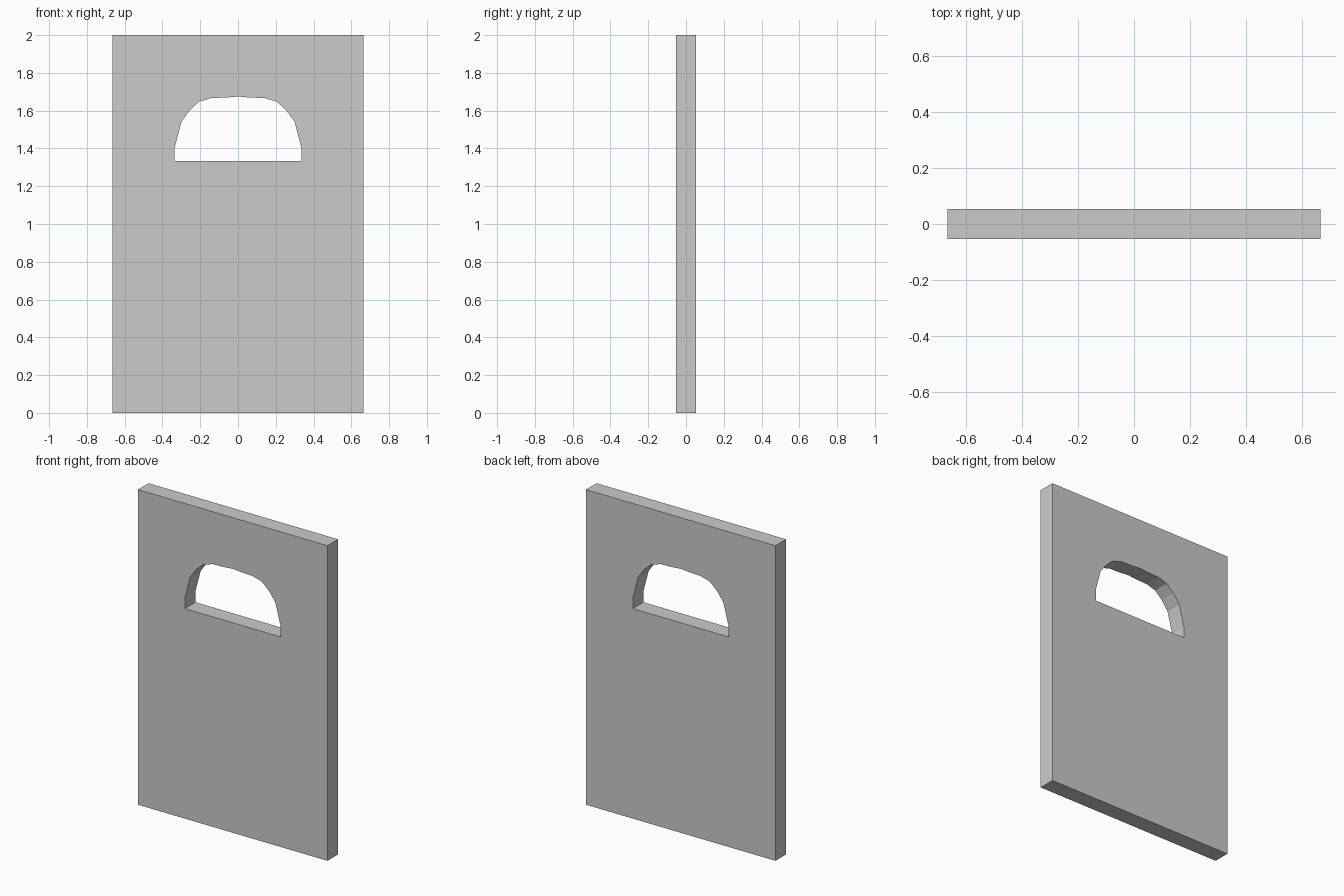
import bpy, bmesh, math
from mathutils import Matrix

if "Cube" in bpy.data.objects:
    bpy.data.objects.remove(bpy.data.objects["Cube"])

HALF_W, HEIGHT, HALF_T = 0.665, 2.0, 0.053

# Profiles in the x/z plane: rectangular board and the arched handle opening
board = [(-HALF_W, 0), (HALF_W, 0), (HALF_W, HEIGHT), (-HALF_W, HEIGHT)]
half_arch = [(0.335, 1.333), (0.335, 1.405), (0.30, 1.54), (0.255, 1.603),
             (0.205, 1.648), (0.14, 1.667), (0.07, 1.669)]
opening = half_arch + [(0, 1.675)] + [(-x, z) for x, z in reversed(half_arch)]

# Filled, extruded outline with the opening as an inner loop
curve = bpy.data.curves.new("panel_outline", 'CURVE')
curve.dimensions = '2D'
curve.fill_mode = 'BOTH'
curve.extrude = HALF_T
for loop in (board, opening):
    spline = curve.splines.new('POLY')
    spline.points.add(len(loop) - 1)
    for point, (x, z) in zip(spline.points, loop):
        point.co = (x, z, 0, 1)
    spline.use_cyclic_u = True

panel = bpy.data.objects.new("panel", curve)
bpy.context.collection.objects.link(panel)
bpy.context.view_layer.objects.active = panel
panel.select_set(True)
bpy.ops.object.convert(target='MESH')
panel = bpy.context.object
panel.name = "panel"

# Stand the panel upright and weld it into one flat-shaded solid
bm = bmesh.new()
bm.from_mesh(panel.data)
bm.transform(Matrix.Rotation(math.radians(90), 4, 'X'))
bmesh.ops.remove_doubles(bm, verts=bm.verts, dist=0.0001)
bmesh.ops.recalc_face_normals(bm, faces=bm.faces)
for face in bm.faces:
    face.smooth = False
bm.to_mesh(panel.data)
bm.free()
